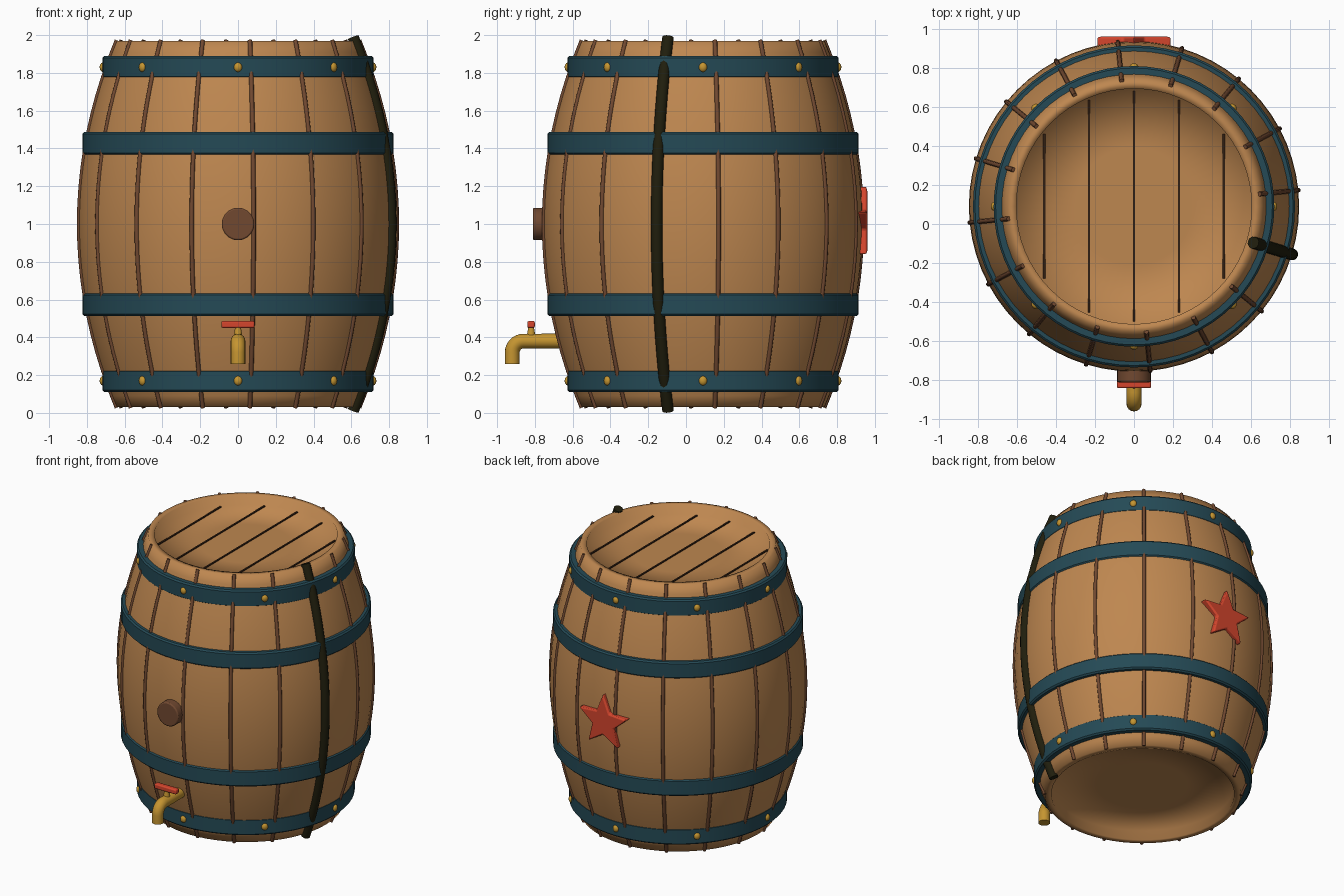
import bpy, bmesh
from math import pi, sin, cos, radians
from mathutils import Matrix, Vector

if "Cube" in bpy.data.objects:
    bpy.data.objects.remove(bpy.data.objects["Cube"], do_unlink=True)

AXIS_Y = 0.09          # barrel axis, the tap sticks out in front
STAVES = 16


def material(name, r, g, b):
    m = bpy.data.materials.new(name)
    m.use_nodes = True
    m.diffuse_color = (r, g, b, 1)
    m.node_tree.nodes["Principled BSDF"].inputs["Base Color"].default_value = (r, g, b, 1)
    return m


OAK = material("oak", 0.515, 0.242, 0.08)
BROWN = material("dark wood", 0.165, 0.066, 0.03)
GROOVE = material("groove brown", 0.03, 0.013, 0.006)
TEAL = material("teal metal", 0.018, 0.068, 0.092)
BRASS = material("brass", 0.56, 0.3, 0.03)
RED = material("red paint", 0.66, 0.06, 0.026)
OLIVE = material("blackened olive", 0.0144, 0.013, 0.004)


def finish(name, bm, mat, angle=35, bevel=0):
    bmesh.ops.recalc_face_normals(bm, faces=bm.faces)
    mesh = bpy.data.meshes.new(name)
    bm.to_mesh(mesh)
    bm.free()
    return place(name, mesh, mat, angle, bevel)


def place(name, mesh, mat, angle, bevel=0):
    obj = bpy.data.objects.new(name, mesh)
    bpy.context.collection.objects.link(obj)
    mesh.materials.clear()
    mesh.materials.append(mat)
    if bevel:
        mod = obj.modifiers.new("bevel", 'BEVEL')
        mod.width, mod.segments, mod.limit_method = bevel, 2, 'ANGLE'
    bpy.ops.object.select_all(action='DESELECT')
    obj.select_set(True)
    bpy.context.view_layer.objects.active = obj
    bpy.ops.object.shade_smooth_by_angle(angle=radians(angle))
    return obj


def lathe(name, profile, mat, closed, angle=35, sides=64):
    """Turn (radius, z) points round the barrel axis."""
    bm = bmesh.new()
    rings = []
    for r, z in profile:
        if r == 0:
            rings.append([bm.verts.new((0, AXIS_Y, z))] * sides)
        else:
            rings.append([bm.verts.new((r * cos(2 * pi * i / sides),
                                        AXIS_Y + r * sin(2 * pi * i / sides), z))
                          for i in range(sides)])
    pairs = list(zip(rings, rings[1:]))
    if closed:
        pairs.append((rings[-1], rings[0]))
    for a, b in pairs:
        for i in range(sides):
            j = (i + 1) % sides
            bm.faces.new(list(dict.fromkeys((a[i], a[j], b[j], b[i]))))
    return finish(name, bm, mat, angle)


def tube(name, points, radius, mat, resolution=4):
    curve = bpy.data.curves.new(name, 'CURVE')
    curve.dimensions = '3D'
    curve.bevel_depth, curve.bevel_resolution = radius, resolution
    curve.use_fill_caps = True
    spline = curve.splines.new('POLY')
    spline.points.add(len(points) - 1)
    for p, co in zip(spline.points, points):
        p.co = (*co, 1)
    temp = bpy.data.objects.new(name, curve)
    bpy.context.collection.objects.link(temp)
    bpy.context.view_layer.update()
    graph = bpy.context.evaluated_depsgraph_get()
    mesh = bpy.data.meshes.new_from_object(temp.evaluated_get(graph))
    bpy.data.objects.remove(temp, do_unlink=True)
    return place(name, mesh, mat, 50)


def cylinder(name, centre, radius, depth, mat, along_y=False, bevel=0, top=None):
    bm = bmesh.new()
    turn = Matrix.Rotation(pi / 2, 4, 'X') if along_y else Matrix()
    bmesh.ops.create_cone(bm, cap_ends=True, segments=32, radius1=radius,
                          radius2=radius if top is None else top, depth=depth,
                          matrix=Matrix.Translation(centre) @ turn)
    return finish(name, bm, mat, 35, bevel)


def box(name, centre, size, mat, bevel=0):
    bm = bmesh.new()
    bmesh.ops.create_cube(bm, size=1, matrix=Matrix.Translation(centre)
                          @ Matrix.Diagonal((*size, 1)))
    return finish(name, bm, mat, 35, bevel)


def bulge(z):
    return 0.845 - 0.2 * ((z - 1) / 0.97) ** 2


# Barrel body with recessed heads at both ends
N = 32
outer = [(bulge(z), z) for z in (0.03 + 1.94 * i / N for i in range(N + 1))]
bottom_head = [(0, 0.1), (0.3, 0.1), (0.602, 0.1), (0.602, 0.03)]
top_head = [(r, 2 - z) for r, z in reversed(bottom_head)]
lathe("barrel_body", bottom_head + outer + top_head, OAK, False, 180)

# Stave seams, one of them a thick dark strip
for i in range(STAVES):
    a = 2 * pi * (i + 0.25) / STAVES
    thick = i == STAVES - 1
    end = 0.012 if thick else 0.028
    heights = [end + (2 - 2 * end) * k / 20 for k in range(21)]
    path = [(bulge(z) * cos(a), AXIS_Y + bulge(z) * sin(a), z) for z in heights]
    if thick:
        tube("dark_strip", path, 0.031, OLIVE)
    else:
        tube(f"stave_seam_{i + 1}", path, 0.012, BROWN, 2)

# Board joints on the top head
for i in range(-2, 3):
    x = 0.23 * i
    half = (0.59 ** 2 - x * x) ** 0.5
    box(f"head_joint_{i + 3}", (x, AXIS_Y, 1.902), (0.012, 2 * half, 0.008), GROOVE)

# Hoops
for name, z, r, inner in (("hoop_bottom", 0.17, 0.718, 0.66),
                          ("hoop_lower", 0.573, 0.824, 0.78),
                          ("hoop_upper", 1.427, 0.824, 0.78),
                          ("hoop_top", 1.83, 0.718, 0.66)):
    h, b = 0.06, 0.01
    lathe(name, [(inner, z - h), (r - b, z - h), (r, z - h + b),
                 (r, z + h - b), (r - b, z + h), (inner, z + h)], TEAL, True)

# Rivets on the end hoops
for label, z in (("bottom", 0.17), ("top", 1.83)):
    for i in range(8):
        bm = bmesh.new()
        spot = Matrix.Translation((0, AXIS_Y, z)) @ Matrix.Rotation(i * pi / 4, 4, 'Z')
        bmesh.ops.create_uvsphere(bm, u_segments=16, v_segments=10, radius=0.025,
                                  matrix=spot @ Matrix.Translation((0.715, 0, 0))
                                  @ Matrix.Diagonal((0.7, 0.9, 1, 1)))
        finish(f"rivet_{label}_{i + 1}", bm, BRASS, 60)

# Bung
cylinder("bung", (0, -0.755, 1), 0.086, 0.11, BROWN, True, 0.008)

# Tap: spout with elbow, stem and handle
elbow = [(0, -0.86 - 0.06 * sin(t), 0.32 + 0.06 * cos(t))
         for t in (pi / 2 * k / 8 for k in range(9))]
tube("tap_spout", [(0, -0.6, 0.38)] + elbow + [(0, -0.92, 0.26)], 0.039, BRASS, 6)
cylinder("tap_stem", (0, -0.82, 0.43), 0.024, 0.06, BRASS, top=0.014)
box("tap_handle", (0, -0.82, 0.468), (0.176, 0.04, 0.036), RED, 0.008)

# Star on the back
bm = bmesh.new()
tips = []
for i in range(10):
    r = 0.2 if i % 2 == 0 else 0.09
    tips.append(bm.verts.new((r * sin(i * pi / 5), 0.9, 1 + r * cos(i * pi / 5))))
face = bm.faces.new(tips)
moved = bmesh.ops.extrude_face_region(bm, geom=[face])["geom"]
bmesh.ops.translate(bm, vec=Vector((0, 0.06, 0)),
                    verts=[v for v in moved if isinstance(v, bmesh.types.BMVert)])
finish("back_star", bm, RED, 20, 0.01)
